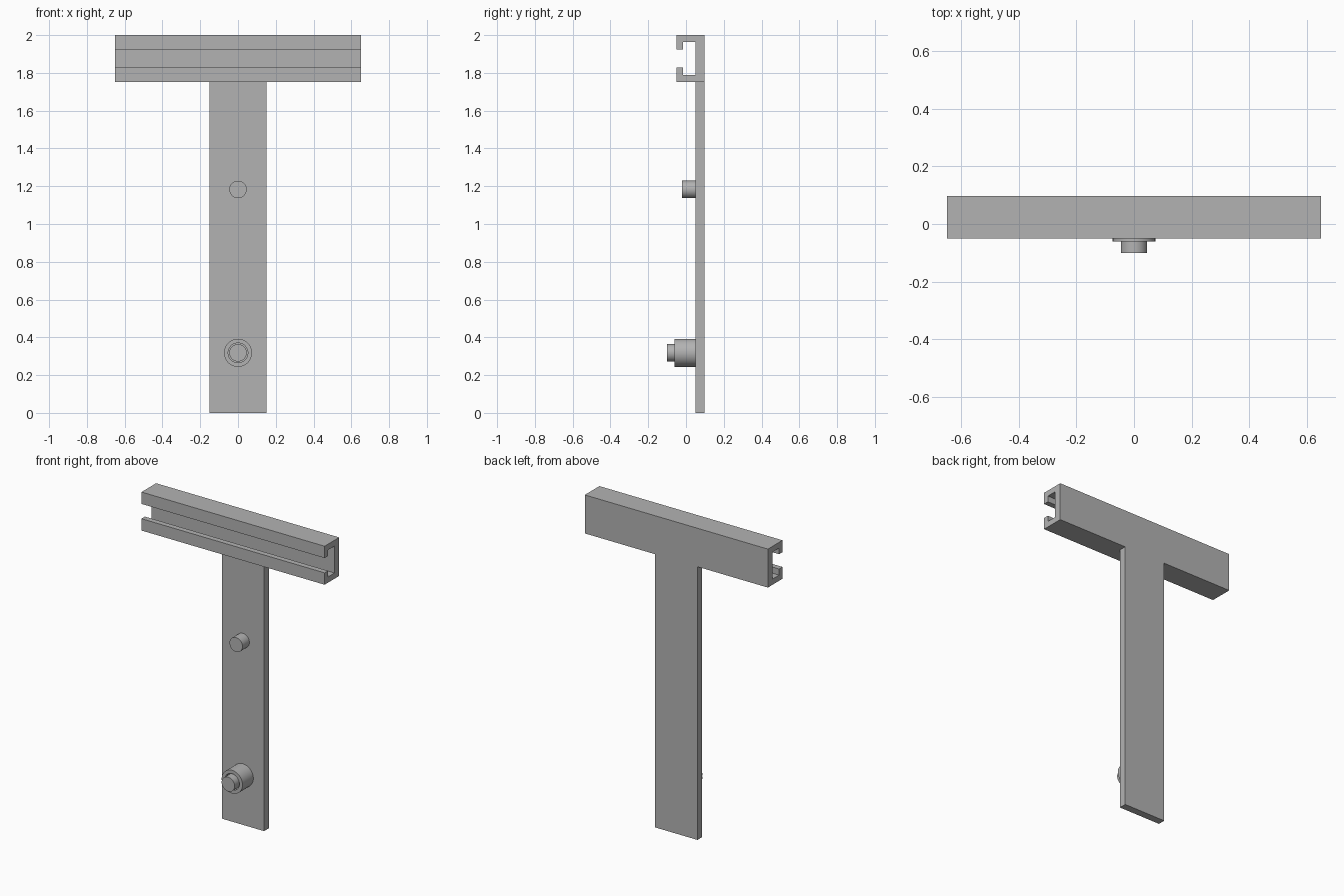
import bpy
import bmesh
import math

if "Cube" in bpy.data.objects:
    bpy.data.objects.remove(bpy.data.objects["Cube"], do_unlink=True)

grey = bpy.data.materials.new("plain_grey")
grey.use_nodes = True
GREY = (0.45, 0.45, 0.45, 1)
grey.diffuse_color = GREY
grey.node_tree.nodes["Principled BSDF"].inputs["Base Color"].default_value = GREY


def finish(name, bm):
    bmesh.ops.recalc_face_normals(bm, faces=bm.faces)
    mesh = bpy.data.meshes.new(name)
    bm.to_mesh(mesh)
    bm.free()
    mesh.materials.append(grey)
    obj = bpy.data.objects.new(name, mesh)
    bpy.context.collection.objects.link(obj)
    return obj


def extrude_x(name, profile, half_width):
    """Sweep a closed (y, z) profile along x."""
    bm = bmesh.new()
    face = bm.faces.new([bm.verts.new((-half_width, y, z)) for y, z in profile])
    new = bmesh.ops.extrude_face_region(bm, geom=[face])["geom"]
    verts = [v for v in new if isinstance(v, bmesh.types.BMVert)]
    bmesh.ops.translate(bm, verts=verts, vec=(2 * half_width, 0, 0))
    return finish(name, bm)


def turned(name, z, outer, front, back, inner=0, segments=64):
    """Round part along y; a non-zero inner radius makes a sleeve."""
    bm = bmesh.new()
    rings = []
    for radius in (outer, inner) if inner else (outer,):
        for y in (front, back):
            angles = [math.tau * i / segments for i in range(segments)]
            rings.append([bm.verts.new((radius * math.cos(a), y, z + radius * math.sin(a)))
                          for a in angles])
    if inner:
        pairs = [(0, 1), (1, 3), (3, 2), (2, 0)]
    else:
        pairs = [(0, 1)]
        for ring in rings:
            bm.faces.new(ring)
    for a, b in pairs:
        for i in range(segments):
            j = (i + 1) % segments
            bm.faces.new((rings[a][i], rings[a][j], rings[b][j], rings[b][i]))
    obj = finish(name, bm)
    bpy.ops.object.select_all(action="DESELECT")
    obj.select_set(True)
    bpy.context.view_layer.objects.active = obj
    bpy.ops.object.shade_smooth_by_angle(angle=math.radians(30))
    return obj


BACK, PLATE_FRONT, RAIL_FRONT = 0.098, 0.05, -0.05
RAIL_BOTTOM, TOP = 1.753, 2.0

# Upright flat plate
extrude_x("upright_plate", [(PLATE_FRONT, 0), (BACK, 0),
                            (BACK, RAIL_BOTTOM), (PLATE_FRONT, RAIL_BOTTOM)], 0.15)

# Slotted channel rail: lower half of the section, mirrored for the upper half
lower = [(BACK, 0), (RAIL_FRONT, 0), (RAIL_FRONT, 0.076), (-0.015, 0.076),
         (-0.015, 0.037), (PLATE_FRONT, 0.037)]
section = [(y, RAIL_BOTTOM + h) for y, h in lower]
section += [(y, TOP - h) for y, h in reversed(lower)]
extrude_x("channel_rail", section, 0.65)

# Upper peg, and lower pin inside its sleeve
turned("upper_peg", 1.183, 0.046, -0.02, PLATE_FRONT)
turned("lower_sleeve", 0.318, 0.074, -0.06, PLATE_FRONT, inner=0.052)
turned("lower_pin", 0.318, 0.046, -0.1, PLATE_FRONT)
